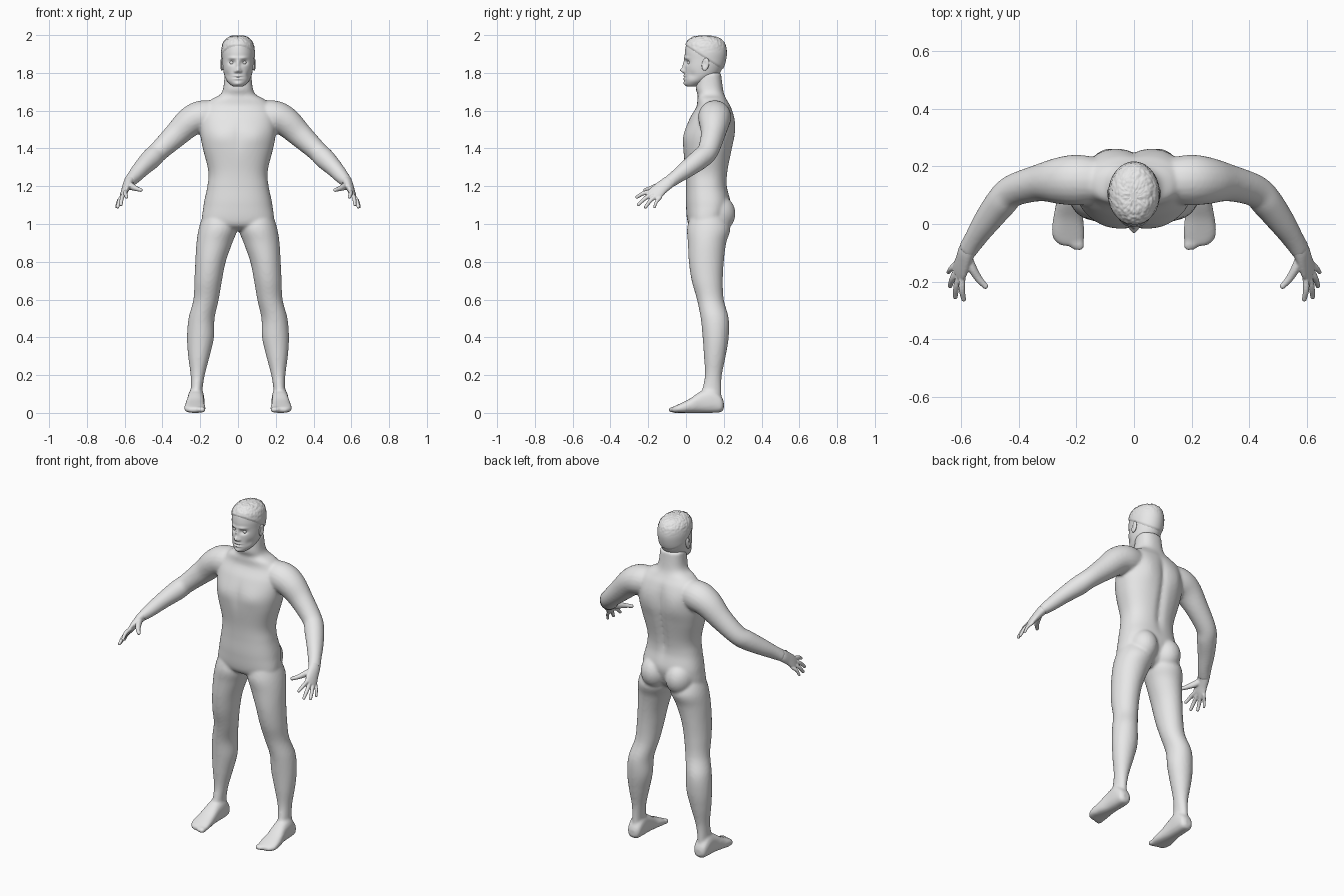
import bpy, bmesh, math
from mathutils import Vector, Matrix, noise

default_cube = bpy.data.objects.get("Cube")
if default_cube:
    bpy.data.objects.remove(default_cube, do_unlink=True)

skin = bpy.data.materials.new("plain grey")
skin.use_nodes = True
GREY = (0.8, 0.8, 0.8, 1)
skin.diffuse_color = GREY
skin.node_tree.nodes["Principled BSDF"].inputs["Base Color"].default_value = GREY
SIDES = (1, -1)


def smooth_rows(rows, steps):
    """Catmull-Rom interpolation of rows of numbers."""
    out = []
    last = len(rows) - 1
    for i in range(last):
        a, b, c, d = rows[max(i - 1, 0)], rows[i], rows[i + 1], rows[min(i + 2, last)]
        for s in range(steps):
            t = s / steps
            out.append([q + t * (r - p + t * (2 * p - 5 * q + 4 * r - w + t * (3 * (q - r) + w - p))) / 2
                        for p, q, r, w in zip(a, b, c, d)])
    return out + [list(rows[-1])]


def loft(bm, sections, side=1, power=1.0, segments=32):
    """Skin rings given as (centre, half axis, half axis); returns the vertices."""
    rings = []
    for centre, u, v in sections:
        ring = []
        for k in range(segments):
            a = math.tau * k / segments
            c, s = math.cos(a), math.sin(a)
            p = centre + u * math.copysign(abs(c) ** power, c) + v * math.copysign(abs(s) ** power, s)
            ring.append(bm.verts.new((p.x * side, p.y, p.z)))
        rings.append(ring)
    for low, high in zip(rings, rings[1:]):
        for k in range(segments):
            n = (k + 1) % segments
            bm.faces.new((low[k], low[n], high[n], high[k]))
    bm.faces.new(rings[0][::-1])
    bm.faces.new(rings[-1])
    return [v for ring in rings for v in ring]


def upright(rows, steps):
    """Horizontal sections from (height, inner x, outer x, front y, back y)."""
    return [(Vector(((x0 + x1) / 2, (y0 + y1) / 2, z)), Vector(((x1 - x0) / 2, 0, 0)),
             Vector((0, (y1 - y0) / 2, 0))) for z, x0, x1, y0, y1 in smooth_rows(rows, steps)]


def centred(rows, steps):
    return upright([(z, -w, w, y0, y1) for z, w, y0, y1 in rows], steps)


def tube(bm, rows, side, wide=Vector((0, 1, 0)), steps=5):
    """Limb along (x, y, z, wide radius, thin radius)."""
    pts = smooth_rows(rows, steps)
    sections = []
    for i, p in enumerate(pts):
        along = (Vector(pts[min(i + 1, len(pts) - 1)][:3]) - Vector(pts[max(i - 1, 0)][:3])).normalized()
        u = (wide - along * wide.dot(along)).normalized()
        sections.append((Vector(p[:3]), u * p[3], along.cross(u) * p[4]))
    loft(bm, sections, side, segments=20)


def ball(bm, centre, radii, side=1, tilt=0.0):
    place = Matrix.Translation((centre[0] * side, centre[1], centre[2]))
    turn = Matrix.Rotation(tilt, 4, 'X') @ Matrix.Diagonal((*radii, 1))
    return bmesh.ops.create_uvsphere(bm, u_segments=24, v_segments=16, radius=1, matrix=place @ turn)["verts"]


def push(verts, centre, radii, offset, side=1):
    """Soft sculpting stroke with a gaussian falloff."""
    for v in verts:
        d = sum(((v.co[i] - centre[i] * (side if i == 0 else 1)) / radii[i]) ** 2 for i in range(3))
        if d < 9:
            v.co += Vector((offset[0] * side, offset[1], offset[2])) * math.exp(-d)


def finish(bm, name, voxel=None, rounds=0):
    bmesh.ops.recalc_face_normals(bm, faces=bm.faces)
    for f in bm.faces:
        f.smooth = True
    mesh = bpy.data.meshes.new(name)
    bm.to_mesh(mesh)
    bm.free()
    mesh.materials.append(skin)
    obj = bpy.data.objects.new(name, mesh)
    bpy.context.collection.objects.link(obj)
    if voxel:
        fuse = obj.modifiers.new("fuse", 'REMESH')
        fuse.mode, fuse.voxel_size, fuse.use_smooth_shade = 'VOXEL', voxel, True
        relax = obj.modifiers.new("relax", 'SMOOTH')
        relax.factor, relax.iterations = 0.5, rounds
    return obj


# Torso and neck
body = bmesh.new()
torso = loft(body, centred([
    (.965, .1, .06, .16), (1, .185, .012, .2), (1.1, .182, 0, .235), (1.2, .162, 0, .218),
    (1.28, .157, -.003, .222), (1.4, .186, -.015, .245), (1.48, .2, -.01, .258),
    (1.56, .2, .02, .255), (1.62, .18, .055, .238), (1.66, .14, .06, .215),
    (1.685, .095, .062, .203), (1.72, .078, .052, .195), (1.8, .07, .06, .185)], 8),
    power=.85, segments=72)
for z in (1.25, 1.35, 1.45, 1.55):  # spine groove
    push(torso, (0, .24, z), (.022, .06, .07), (0, -.011, 0))
push(torso, (0, -.01, 1.46), (.02, .05, .08), (0, .006, 0))  # breastbone
for side in SIDES:
    push(torso, (.095, .25, 1.52), (.05, .06, .08), (0, .008, 0), side)  # shoulder blade
    push(torso, (.09, 0, 1.46), (.06, .05, .05), (0, -.006, 0), side)  # chest
    ball(body, (.082, .165, 1.055), (.082, .097, .1), side)  # buttock

# Arms, legs and feet
for side in SIDES:
    tube(body, [(.1, .15, 1.57, .075, .08), (.19, .152, 1.568, .088, .086), (.255, .15, 1.54, .082, .079),
                (.33, .142, 1.47, .064, .066), (.42, .115, 1.385, .056, .054), (.46, .075, 1.345, .055, .055),
                (.51, .01, 1.295, .048, .046), (.55, -.05, 1.25, .038, .038), (.58, -.095, 1.218, .036, .029)], side)
    loft(body, upright([
        (1.06, .02, .18, .03, .2), (.98, .002, .207, .006, .235), (.9, .03, .22, .01, .213),
        (.8, .065, .226, .015, .2), (.7, .085, .231, .03, .195), (.6, .102, .236, .058, .2),
        (.5, .124, .262, .078, .226), (.4, .127, .27, .088, .226), (.3, .15, .264, .095, .21),
        (.2, .176, .251, .1, .19), (.12, .188, .25, .085, .187), (.05, .185, .255, .07, .19)], 5), side)
    foot = smooth_rows([
        (.2, .222, .02, .02, .06), (.185, .222, .038, .004, .09), (.14, .222, .044, 0, .13),
        (.08, .224, .045, 0, .115), (.02, .228, .052, 0, .075), (-.03, .228, .057, 0, .05),
        (-.06, .224, .05, 0, .036), (-.075, .216, .036, .004, .028)], 4)
    loft(body, [(Vector((x, y, (z0 + z1) / 2)), Vector((w, 0, 0)), Vector((0, 0, (z1 - z0) / 2)))
                for y, x, w, z0, z1 in foot], side, power=.8)
    for toe in range(5):
        size = .018 if toe == 0 else .014 - .001 * toe
        ball(body, (.189 + .019 * toe, -.07 + .0035 * toe * toe, .017), (size, .024, .016), side)
finish(body, "body", .008, 6)

# Hands: palm, four fingers and thumb
for side, label in zip(SIDES, ("left", "right")):
    hand = bmesh.new()
    across = Vector((.025, .055, -.035))
    tube(hand, [(.565, -.075, 1.235, .032, .027), (.58, -.097, 1.217, .036, .026),
                (.592, -.13, 1.192, .038, .021), (.603, -.158, 1.167, .041, .016),
                (.61, -.175, 1.153, .036, .011)], side, across)
    first = Vector((.595, -.188, 1.172))
    tips = [(.59, -.26, 1.142), (.619, -.252, 1.103), (.637, -.214, 1.09), (.643, -.167, 1.09)]
    for i, tip in enumerate(tips):
        root = first + across * (i / 3) * .92
        tip = Vector(tip)
        bend = (root + tip) / 2 + Vector((.004, -.003, .005))
        start = root.lerp(Vector((.59, -.13, 1.19)), .3)
        thick = .0115 if i < 3 else .0095
        tube(hand, [(*start, thick, thick), (*root, thick, thick), (*bend, thick * .95, thick * .95),
                    (*tip, thick * .75, thick * .75)], side, across)
        ball(hand, tip, [thick * .8] * 3, side)
    tube(hand, [(.582, -.105, 1.21, .018, .018), (.562, -.15, 1.198, .019, .016),
                (.538, -.19, 1.187, .013, .013), (.515, -.215, 1.18, .01, .01)], side, across)
    ball(hand, (.515, -.215, 1.18), [.0105] * 3, side)
    finish(hand, label + "_hand", .004, 3)

# Head with sculpted face
skull = [(1.728, .025, .005, .05), (1.74, .042, -.006, .09), (1.76, .06, -.009, .13),
         (1.79, .073, -.008, .172), (1.83, .08, -.008, .195), (1.87, .083, -.006, .207),
         (1.91, .084, -.006, .211), (1.95, .077, .002, .203), (1.974, .062, .02, .183),
         (1.988, .04, .045, .15), (1.992, .012, .085, .11)]
head = bmesh.new()
face = loft(head, centred(skull, 9), segments=128)
push(face, (0, -.01, 1.845), (.01, .04, .024), (0, -.01, 0))  # nose bridge
push(face, (0, -.01, 1.814), (.013, .04, .013), (0, -.022, 0))  # nose tip
push(face, (0, -.01, 1.742), (.02, .03, .012), (0, -.006, 0))  # chin
for z in (1.784, 1.768):  # lips
    push(face, (0, -.01, z), (.021, .03, .006), (0, -.006, 0))
push(face, (0, -.012, 1.776), (.025, .03, .003), (0, .005, 0))  # mouth line
for side in SIDES:
    push(face, (.033, 0, 1.855), (.019, .03, .012), (0, .014, 0), side)  # eye socket
    push(face, (.03, 0, 1.879), (.024, .03, .008), (0, -.006, 0), side)  # brow
    push(face, (.014, -.01, 1.808), (.007, .04, .007), (0, -.008, 0), side)  # nostril
    push(face, (.06, .03, 1.79), (.02, .03, .02), (-.005, 0, 0), side)  # cheek
finish(head, "head")

# Eyes and ears
for side, label in zip(SIDES, ("left", "right")):
    eye = bmesh.new()
    ball(eye, (.032, .021, 1.854), [.0125] * 3, side)
    finish(eye, label + "_eye")
    ear = bmesh.new()
    shell = ball(ear, (.086, .103, 1.845), (.01, .019, .034), side, -.2)
    push(shell, (.096, .098, 1.848), (.02, .011, .02), (-.009, 0, 0), side)
    finish(ear, label + "_ear")

# Short tousled hair above a slanted hairline
hair = bmesh.new()
loft(hair, centred(skull, 9), segments=128)
hair.normal_update()


def above_hairline(p):
    return p.z + .65 * p.y - 1.942


bmesh.ops.delete(hair, geom=[v for v in hair.verts if above_hairline(v.co) < -.004], context='VERTS')
for v in hair.verts:
    tuft = noise.noise(v.co * 90) + .5 * noise.noise(v.co * 200)
    crown = min(1, max(0, (v.co.z - 1.9) / .06))
    rise = min(1, above_hairline(v.co) / .012)
    v.co += v.normal * (.0055 * rise + .003 * tuft * crown * max(rise, 0))
finish(hair, "hair")
